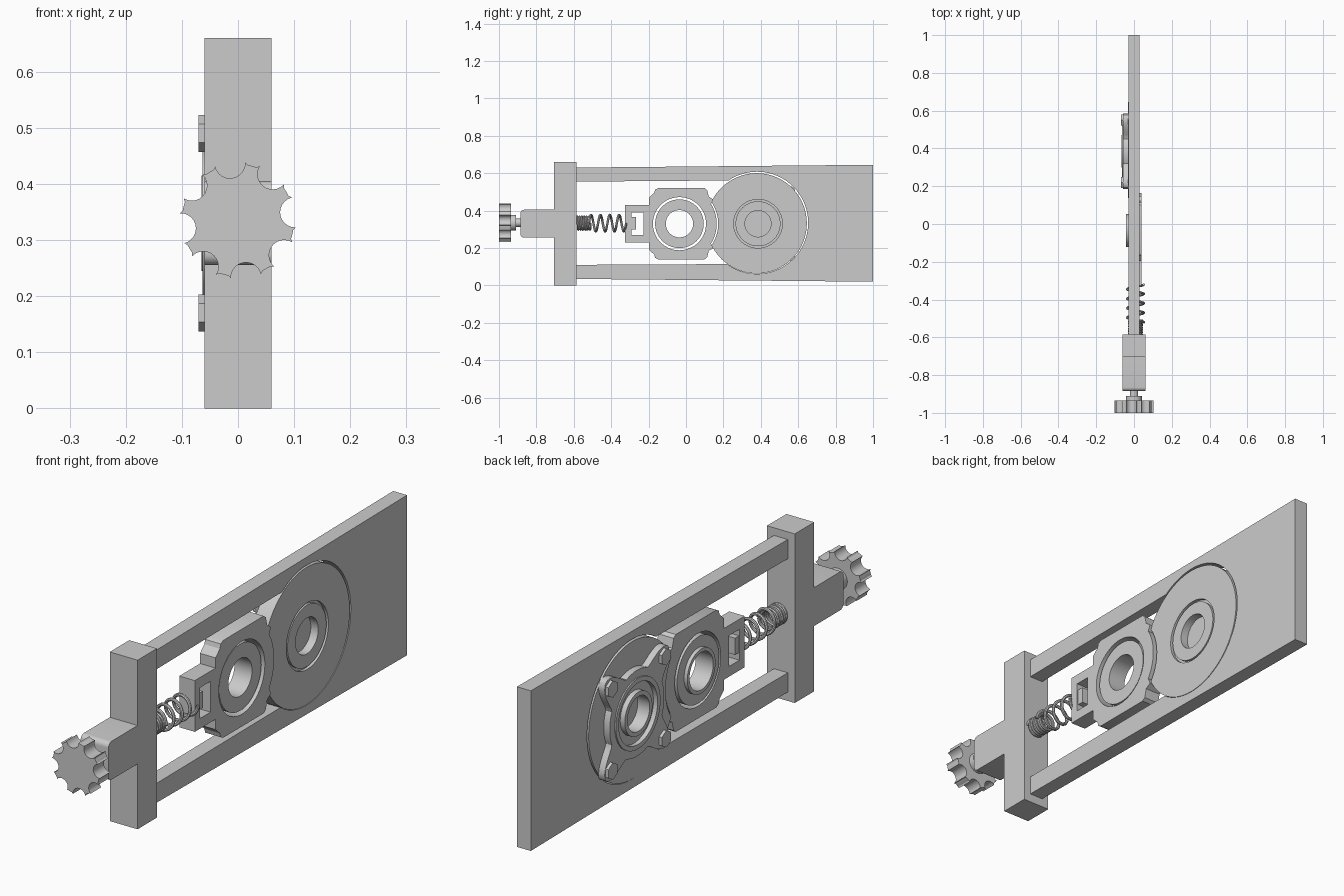
import bpy, bmesh
from math import sin, cos, pi, radians
from mathutils import Matrix

if "Cube" in bpy.data.objects:
    bpy.data.objects.remove(bpy.data.objects["Cube"])

ZC = 0.33                 # height of the bearing axes
FIX, SLIDE = 0.385, -0.035  # y of the fixed and sliding bearing
# profile planes: drawn in (y, z) extruded on x, or drawn in (x, z) extruded on y
PLANE = {'x': Matrix(((0, 0, 1, 0), (1, 0, 0, 0), (0, 1, 0, 0), (0, 0, 0, 1))),
         'y': Matrix(((1, 0, 0, 0), (0, 0, -1, 0), (0, 1, 0, 0), (0, 0, 0, 1)))}


def arc(c, r, a0=0, a1=360, n=64):
    """Points on an arc; a full circle leaves out the repeated end point."""
    m = n if abs(a1 - a0) == 360 else n - 1
    return [(c[0] + r * cos(radians(a0 + (a1 - a0) * i / m)),
             c[1] + r * sin(radians(a0 + (a1 - a0) * i / m))) for i in range(n)]


def rect(u0, u1, v0, v1):
    return [(u0, v0), (u1, v0), (u1, v1), (u0, v1)]


def to_mesh(name, curve, matrix):
    """Turn a curve into a clean mesh object."""
    tmp = bpy.data.objects.new(name + "_path", curve)
    bpy.context.collection.objects.link(tmp)
    bpy.context.view_layer.update()
    dg = bpy.context.evaluated_depsgraph_get()
    me = bpy.data.meshes.new_from_object(tmp.evaluated_get(dg))
    bpy.data.objects.remove(tmp)
    me.transform(matrix)
    bm = bmesh.new()
    bm.from_mesh(me)
    bmesh.ops.remove_doubles(bm, verts=bm.verts, dist=1e-5)
    bmesh.ops.recalc_face_normals(bm, faces=bm.faces)
    bm.to_mesh(me)
    bm.free()
    ob = bpy.data.objects.new(name, me)
    bpy.context.collection.objects.link(ob)
    bpy.ops.object.select_all(action='DESELECT')
    ob.select_set(True)
    bpy.context.view_layer.objects.active = ob
    bpy.ops.object.shade_smooth_by_angle(angle=radians(30))
    return ob


def add_spline(cu, pts, cyclic):
    sp = cu.splines.new('POLY')
    sp.points.add(len(pts) - 1)
    for p, q in zip(sp.points, pts):
        p.co = (q[0], q[1], q[2] if len(q) > 2 else 0, 1)
    sp.use_cyclic_u = cyclic


def prism(name, lo, hi, outline, *holes, axis='x'):
    """Outline with holes, extruded from lo to hi along the axis."""
    cu = bpy.data.curves.new(name, 'CURVE')
    cu.dimensions, cu.fill_mode = '2D', 'BOTH'
    cu.extrude = (hi - lo) / 2
    for loop in (outline, *holes):
        add_spline(cu, loop, True)
    mid = (lo + hi) / 2
    shift = (mid, 0, 0) if axis == 'x' else (0, mid, 0)
    return to_mesh(name, cu, Matrix.Translation(shift) @ PLANE[axis])


def ring(name, y, x0, x1, outer, inner=None):
    holes = [arc((y, ZC), inner)] if inner else []
    return prism(name, x0, x1, arc((y, ZC), outer), *holes)


def coil(name, y0, y1, r, wire, turns):
    cu = bpy.data.curves.new(name, 'CURVE')
    cu.dimensions, cu.bevel_depth, cu.bevel_resolution = '3D', wire, 2
    cu.use_fill_caps = True
    n = turns * 28
    add_spline(cu, [(0.008 + r * cos(2 * pi * turns * i / n), y0 + (y1 - y0) * i / n,
                     ZC + 0.003 + r * sin(2 * pi * turns * i / n)) for i in range(n + 1)], False)
    return to_mesh(name, cu, Matrix())


# side plate, forked around the slot and cut by the round seat
prism("side_plate", -0.03, 0.03,
      [(-0.6, 0.035), (1, 0.02), (1, 0.645), (-0.6, 0.63), (-0.6, 0.555)]
      + arc((FIX - 0.005, ZC + 0.005), 0.273, 124, -126, 90) + [(-0.6, 0.11)])

# round insert with a bite that clears the sliding block
prism("round_insert", -0.032, 0.03,
      arc((FIX - 0.007, ZC + 0.002), 0.268, 154.3, -154.3, 90)
      + arc((SLIDE, ZC), 0.207, -34, 34, 24), arc((FIX, ZC), 0.13))

# fixed bearing
ring("fixed_outer_race", FIX, -0.03, 0.018, 0.131, 0.118)
ring("fixed_inner_race", FIX, -0.045, 0.028, 0.12, 0.07)
ring("fixed_collar", FIX, -0.065, -0.02, 0.085, 0.068)
ring("fixed_bore_cap", FIX, -0.012, -0.004, 0.072)

# flange with four bolted ears
flange = []
for i in range(128):
    a = 2 * pi * i / 128
    r = 0.168 + 0.103 * max(0, cos(4 * a - pi)) ** 1.7
    flange.append((FIX + r * cos(a), ZC + r * sin(a)))
prism("flange", -0.058, -0.03, flange, arc((FIX, ZC), 0.12))
ring("flange_rim", FIX, -0.063, -0.05, 0.138, 0.12)
for sy in (-1, 1):
    for sz in (-1, 1):
        prism("flange_bolt", -0.07, -0.05,
              arc((FIX + sy * 0.165, ZC + sz * 0.16), 0.033, 30, 390, 6))

# sliding block with its stem and window
half = [(-0.325, 0.10), (-0.197, 0.10), (-0.197, 0.14), (-0.17, 0.165), (-0.165, 0.182),
        (-0.15, 0.19), (0.10, 0.19), (0.113, 0.18), (0.122, 0.145), (0.145, 0.13)]
prism("sliding_block", -0.026, 0.041,
      [(y, ZC + z) for y, z in half] + arc((SLIDE, ZC), 0.202 - 0.003, 32, -32, 24)
      + [(y, ZC - z) for y, z in reversed(half)],
      arc((SLIDE, ZC), 0.142), rect(-0.292, -0.228, 0.27, 0.39))
ring("sliding_inner_race", SLIDE, -0.028, 0.034, 0.13, 0.073)
ring("sliding_collar", SLIDE, -0.042, -0.02, 0.087, 0.073)
prism("stem_nut", -0.025, 0.035, rect(-0.292, -0.267, 0.3, 0.365))

# springs
coil("spring", -0.52, -0.32, 0.044, 0.0065, 4)
coil("closed_spring", -0.585, -0.51, 0.035, 0.006, 6)

# crossbar and screw housing
prism("crossbar", -0.06, 0.06, rect(-0.705, -0.585, 0, 0.66))
prism("screw_housing", -0.06, 0.06,
      [(-0.70, 0.255), (-0.70, 0.405)] + arc((-0.865, 0.385), 0.02, 90, 180, 7)
      + arc((-0.865, 0.275), 0.02, 180, 270, 7))

# adjusting knob with eight scallops
KC = (0, 0.335)
knob = []
for k in range(8):
    a = 8 + 45 * k
    knob += arc(KC, 0.1, a - 27, a - 18, 4)
    c = (0.103 * cos(radians(a)), KC[1] + 0.103 * sin(radians(a)))
    knob += arc(c, 0.027, a - 95, a - 265, 12)
prism("knob", -1.0, -0.935, knob, axis='y')
prism("knob_hub", -0.936, -0.91, arc(KC, 0.042), axis='y')
prism("knob_shaft", -0.912, -0.87, arc(KC, 0.022), axis='y')
